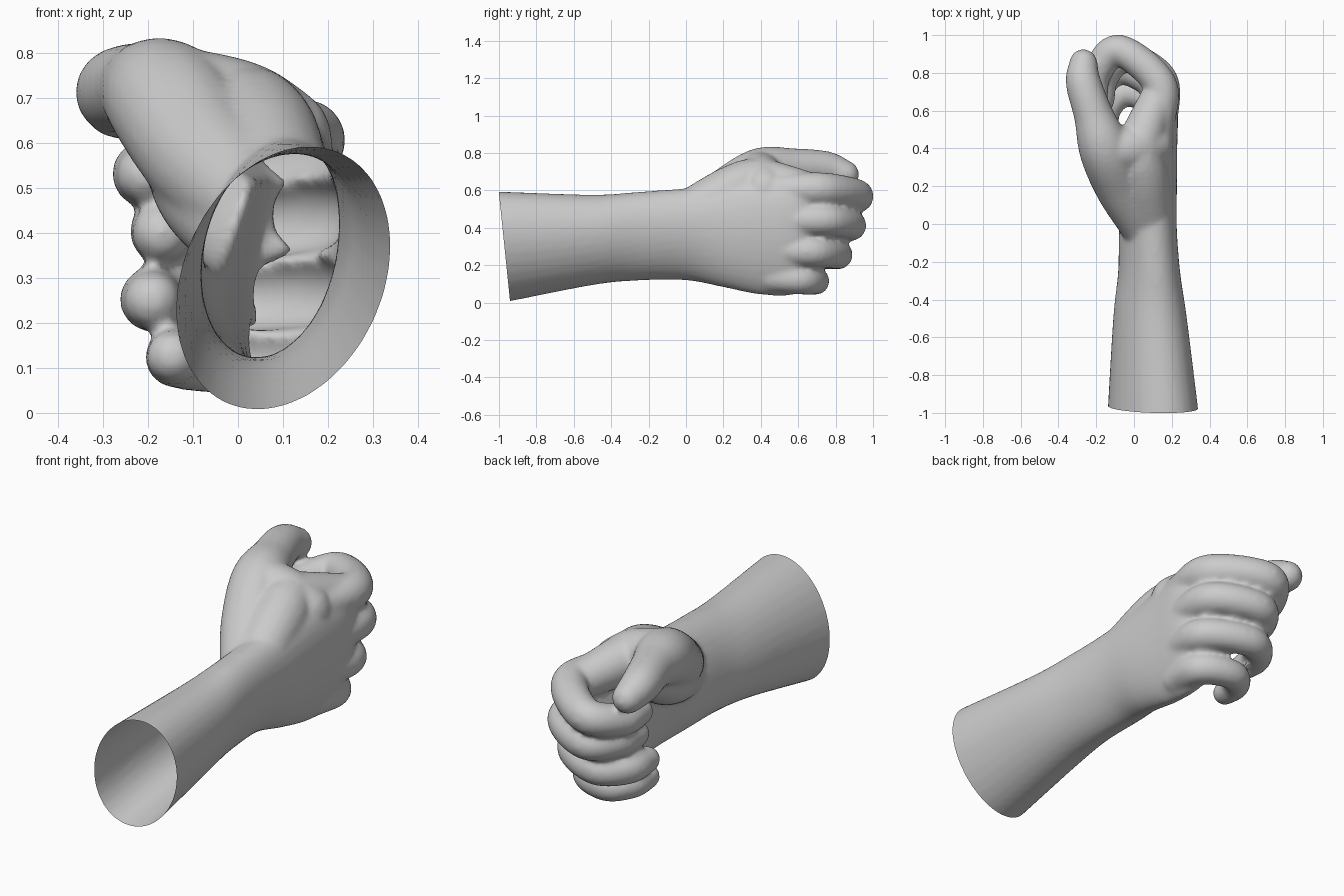
import bpy, bmesh, math
from mathutils import Vector

if "Cube" in bpy.data.objects:
    bpy.data.objects.remove(bpy.data.objects["Cube"])

bm = bmesh.new()


def loft(rings):
    """Closed skin through a list of equal-length point rings."""
    rows = [[bm.verts.new(p) for p in ring] for ring in rings]
    n = len(rows[0])
    for a, b in zip(rows, rows[1:]):
        for i in range(n):
            j = (i + 1) % n
            bm.faces.new((a[i], a[j], b[j], b[i]))
    bm.faces.new(rows[0][::-1])
    bm.faces.new(rows[-1])


def spline(keys, steps=8):
    """Catmull-Rom interpolation of equal-length tuples."""
    k = [Vector(q) for q in keys]
    k = [k[0] * 2 - k[1]] + k + [k[-1] * 2 - k[-2]]
    out = []
    for i in range(1, len(k) - 2):
        p0, p1, p2, p3 = k[i - 1:i + 3]
        for s in range(steps):
            t = s / steps
            out.append(0.5 * (2 * p1 + (p2 - p0) * t
                              + (2 * p0 - 5 * p1 + 4 * p2 - p3) * t * t
                              + (3 * p1 - p0 - 3 * p2 + p3) * t ** 3))
    return out + [k[-2]]


def tube(keys, n=20):
    """Round-ended tube through (x, y, z, radius) keys."""
    pts = [(Vector(q[:3]), q[3]) for q in spline(keys)]
    d0 = (pts[1][0] - pts[0][0]).normalized()
    d1 = (pts[-1][0] - pts[-2][0]).normalized()
    angles = [math.radians(a) for a in (85, 65, 45, 22)]
    (s, rs), (e, re) = pts[0], pts[-1]
    head = [(s - d0 * rs * math.sin(a), rs * math.cos(a)) for a in angles]
    tail = [(e + d1 * re * math.sin(a), re * math.cos(a)) for a in angles[::-1]]
    pts = head + pts + tail
    side, rings = Vector((0.1, 0.2, 1)), []
    for i, (c, r) in enumerate(pts):
        d = (pts[min(i + 1, len(pts) - 1)][0] - pts[max(i - 1, 0)][0]).normalized()
        side = (side - d * side.dot(d)).normalized()
        other = d.cross(side)
        rings.append([c + r * (side * math.cos(a) + other * math.sin(a))
                      for a in (2 * math.pi * j / n for j in range(n))])
    loft(rings)


# Forearm, wrist and palm: y, centre x, centre z, half thickness, half height, tilt
sections = [
    (-1.10, 0.102, 0.290, 0.228, 0.318, 24),
    (-0.97, 0.100, 0.297, 0.222, 0.308, 24),
    (-0.50, 0.085, 0.335, 0.185, 0.250, 22),
    (-0.25, 0.080, 0.355, 0.157, 0.242, 15),
    (0.00, 0.075, 0.365, 0.145, 0.250, 12),
    (0.20, 0.100, 0.360, 0.125, 0.280, 6),
    (0.40, 0.115, 0.350, 0.110, 0.310, 6),
    (0.58, 0.125, 0.352, 0.098, 0.312, 8),
    (0.68, 0.120, 0.370, 0.070, 0.260, 10),
]
rings = []
for y, cx, cz, a, b, tilt in spline(sections, 6):
    ct, st = math.cos(math.radians(tilt)), math.sin(math.radians(tilt))
    ring = []
    for j in range(32):
        t = 2 * math.pi * j / 32
        u, v = a * math.cos(t), b * math.sin(t)
        ring.append((cx + u * ct + v * st, y, cz - u * st + v * ct))
    rings.append(ring)
loft(rings)

# Fingers: hand bone, knuckle, two joints, tip
fingers = [
    [(0.12, 0.50, 0.600, .090), (0.137, 0.74, 0.605, .090), (-0.08, 0.92, 0.570, .084),
     (-0.195, 0.80, 0.535, .078), (-0.205, 0.67, 0.530, .066)],
    [(0.14, 0.50, 0.440, .085), (0.150, 0.76, 0.440, .084), (-0.05, 0.885, 0.412, .080),
     (-0.155, 0.78, 0.405, .077), (-0.170, 0.65, 0.400, .066)],
    [(0.13, 0.50, 0.280, .085), (0.140, 0.70, 0.270, .082), (-0.06, 0.815, 0.255, .077),
     (-0.180, 0.72, 0.253, .075), (-0.190, 0.59, 0.250, .064)],
    [(0.10, 0.46, 0.135, .082), (0.105, 0.63, 0.122, .080), (-0.04, 0.695, 0.115, .072),
     (-0.130, 0.62, 0.122, .069), (-0.145, 0.52, 0.125, .060)],
]
for f in fingers:
    tube(f)

# Thumb, thumb mound and the web to the index knuckle
tube([(0.04, 0.00, 0.46, .120), (-0.07, 0.20, 0.57, .138), (-0.155, 0.40, 0.69, .138),
      (-0.215, 0.58, 0.72, .105), (-0.268, 0.75, 0.715, .094), (-0.268, 0.85, 0.685, .076)])
tube([(0.03, -0.02, 0.38, .105), (-0.05, 0.22, 0.49, .130), (-0.09, 0.40, 0.58, .125)])
tube([(0.09, 0.02, 0.48, .125), (0.05, 0.25, 0.60, .135), (0.03, 0.40, 0.645, .125),
      (0.12, 0.66, 0.605, .093)])
tube([(-0.13, 0.39, 0.69, .125), (0.00, 0.40, 0.66, .125), (0.09, 0.42, 0.61, .120)])

# Fuse the parts into one skin
bmesh.ops.recalc_face_normals(bm, faces=bm.faces)
mesh = bpy.data.meshes.new("hand_and_forearm")
bm.to_mesh(mesh)
bm.free()
hand = bpy.data.objects.new("hand_and_forearm", mesh)
bpy.context.collection.objects.link(hand)
remesh = hand.modifiers.new("fuse", 'REMESH')
remesh.mode = 'VOXEL'
remesh.voxel_size = 0.013
smooth = hand.modifiers.new("soften", 'SMOOTH')
smooth.factor, smooth.iterations = 0.5, 8
skin = bpy.data.meshes.new_from_object(
    hand.evaluated_get(bpy.context.evaluated_depsgraph_get()))
hand.modifiers.clear()

# Open the forearm with a slanted cut
bm = bmesh.new()
bm.from_mesh(skin)
bmesh.ops.bisect_plane(bm, geom=bm.verts[:] + bm.edges[:] + bm.faces[:],
                       plane_co=(0, -1.0, 0.585), plane_no=(0, 0.585, 0.06),
                       clear_inner=True)
for f in bm.faces:
    f.smooth = True
bm.to_mesh(skin)
bm.free()
hand.data = skin
